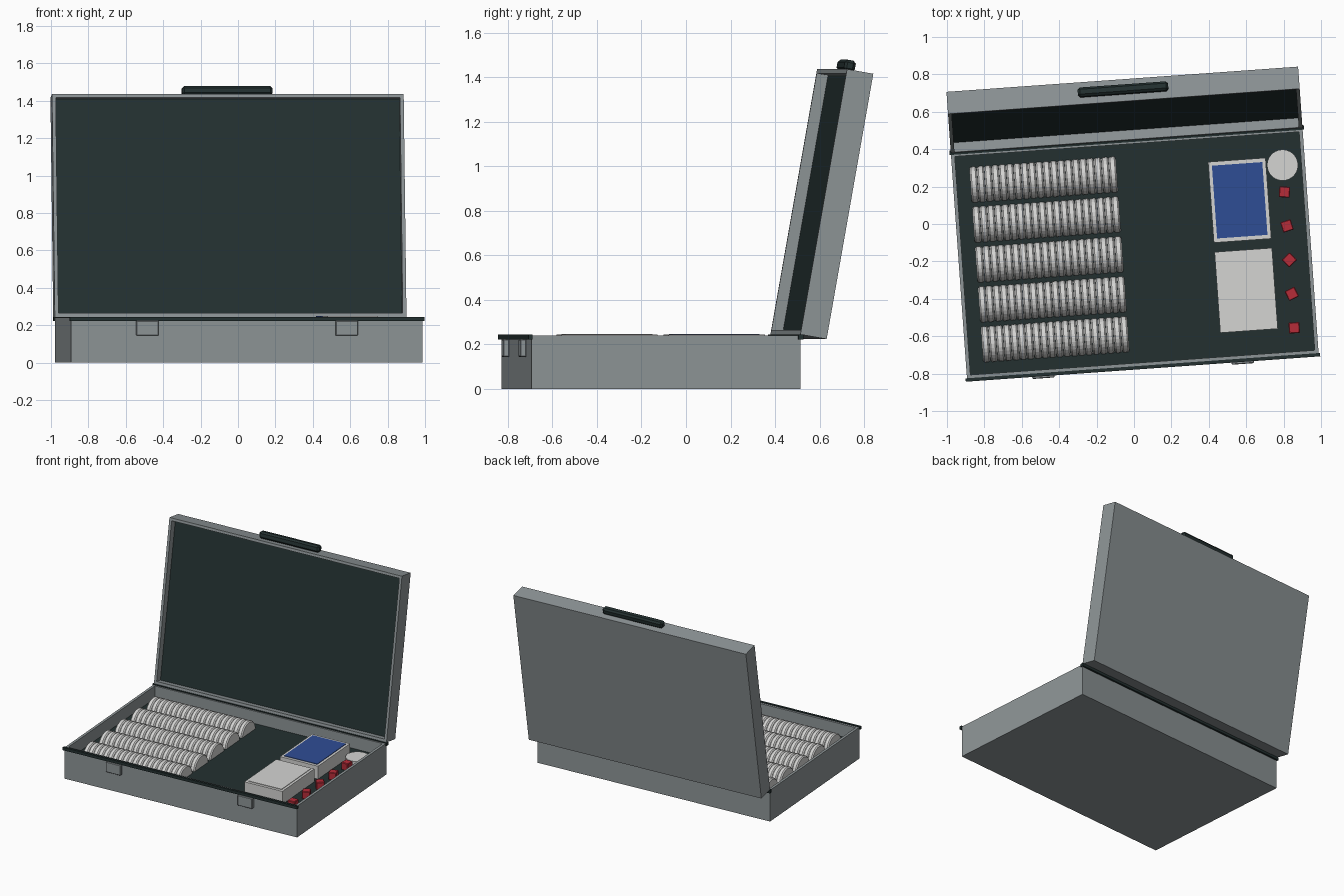
import bpy, bmesh, math
from mathutils import Matrix, Vector

if "Cube" in bpy.data.objects:
    bpy.data.objects.remove(bpy.data.objects["Cube"])

def mat(name, r, g, b):
    m = bpy.data.materials.new(name)
    m.diffuse_color = (r, g, b, 1)
    m.use_nodes = True
    m.node_tree.nodes["Principled BSDF"].inputs["Base Color"].default_value = m.diffuse_color
    return m

GREY = mat("case_grey", 0.27, 0.30, 0.31)
DARK = mat("dark_felt", 0.017, 0.030, 0.030)
WHITE = mat("off_white", 0.66, 0.66, 0.65)
BLUE = mat("card_blue", 0.028, 0.075, 0.30)
RED = mat("dice_red", 0.47, 0.025, 0.04)

# Whole case is turned slightly; the lid frame hangs on the back edge
ROOT = Matrix.Translation((0.004, -0.157, 0)) @ Matrix.Rotation(math.radians(4.1), 4, 'Z')
W, D, T = 1.885, 1.21, 0.028
LID = ROOT @ Matrix.Translation((0, D / 2, 0.245)) @ Matrix.Rotation(math.radians(80), 4, 'X')

def finish(name, bm, mats, frame=ROOT):
    me = bpy.data.meshes.new(name)
    bm.to_mesh(me)
    bm.free()
    for m in mats:
        me.materials.append(m)
    ob = bpy.data.objects.new(name, me)
    ob.matrix_world = frame
    bpy.context.collection.objects.link(ob)
    return ob

def box(name, c, s, m, frame=ROOT, bevel=0, turn=0):
    bm = bmesh.new()
    bmesh.ops.create_cube(bm, size=1, matrix=Matrix.Translation(c)
                          @ Matrix.Rotation(math.radians(turn), 4, 'Z')
                          @ Matrix.Diagonal((*s, 1)))
    if bevel:
        bmesh.ops.bevel(bm, geom=bm.edges[:], offset=bevel, segments=1, affect='EDGES')
    return finish(name, bm, [m], frame)

def tray(name, c, s, depth, frame):
    """Open box with grey walls and a felt floor sunk by depth."""
    bm = bmesh.new()
    bmesh.ops.create_cube(bm, size=1, matrix=Matrix.Translation(c) @ Matrix.Diagonal((*s, 1)))
    bm.normal_update()
    top = max(bm.faces, key=lambda f: f.calc_center_median().z)
    bmesh.ops.inset_region(bm, faces=[top], thickness=T)
    new = bmesh.ops.extrude_face_region(bm, geom=[top])["geom"]
    bmesh.ops.translate(bm, vec=(0, 0, -depth),
                        verts=[v for v in new if isinstance(v, bmesh.types.BMVert)])
    floor = [f for f in new if isinstance(f, bmesh.types.BMFace)][0]
    floor.material_index = 1
    if top.is_valid:
        bmesh.ops.delete(bm, geom=[top], context='FACES_ONLY')
    bmesh.ops.recalc_face_normals(bm, faces=bm.faces[:])
    return finish(name, bm, [GREY, DARK], frame)

# Case base and lid
FELT = 0.145
tray("case_base", (0, 0, 0.12), (W, D, 0.24), 0.24 - FELT, ROOT)
tray("case_lid", (0, D / 2, -0.06), (W, D, 0.12), 0.052, LID)

# Dark trim along the front edge and the hinge at the back
box("front_trim", (0, -0.611, 0.234), (1.90, 0.018, 0.022), DARK)
box("hinge_strip", (0, 0.607, 0.234), (1.90, 0.024, 0.022), DARK)

# Handle on the lid edge
box("handle", (0, D + 0.026, -0.06), (0.485, 0.05, 0.05), DARK, LID, bevel=0.012)

# Latches
for side in (-1, 1):
    box("latch", (side * 0.534, -0.617, 0.184), (0.12, 0.028, 0.08), GREY, bevel=0.004)

# Chip rows: bevelled discs lying on edge, half sunk in the felt
N, X0, X1, R = 20, -0.85, -0.065, 0.097
step = (X1 - X0) / N
for row in range(5):
    bm = bmesh.new()
    for i in range(N):
        x = X0 + (i + 0.5) * step
        at = Matrix.Translation((x, (row - 2) * 0.214, FELT - 0.008)) @ Matrix.Rotation(math.pi / 2, 4, 'Y')
        verts = bmesh.ops.create_cone(bm, cap_ends=True, segments=28, radius1=R, radius2=R,
                                      depth=step * 0.98, matrix=at)["verts"]
        rims = [e for e in {e for v in verts for e in v.link_edges}
                if abs(e.verts[0].co.x - e.verts[1].co.x) < 1e-4]
        bmesh.ops.bevel(bm, geom=rims, offset=0.008, segments=1, affect='EDGES')
    finish("chip_row", bm, [WHITE])

# Two decks of cards with thin top plates
for name, y, m in (("blue_deck", 0.243, BLUE), ("white_deck", -0.24, WHITE)):
    box(name, (0.58, y, 0.194), (0.308, 0.433, 0.1), WHITE)
    box(name + "_top", (0.58, y, 0.2455), (0.27, 0.39, 0.005), m)

# Round marker disc
bm = bmesh.new()
bmesh.ops.create_cone(bm, cap_ends=True, segments=32, radius1=0.083, radius2=0.083, depth=0.04,
                      matrix=Matrix.Translation((0.822, 0.414, FELT + 0.019)))
finish("marker_disc", bm, [WHITE])

# Five dice at various turns
for i, turn in enumerate((-8, 14, 40, 22, 0)):
    box("die", (0.822, 0.27 - i * 0.182, FELT + 0.029), (0.058, 0.058, 0.058), RED,
        bevel=0.004, turn=turn)
